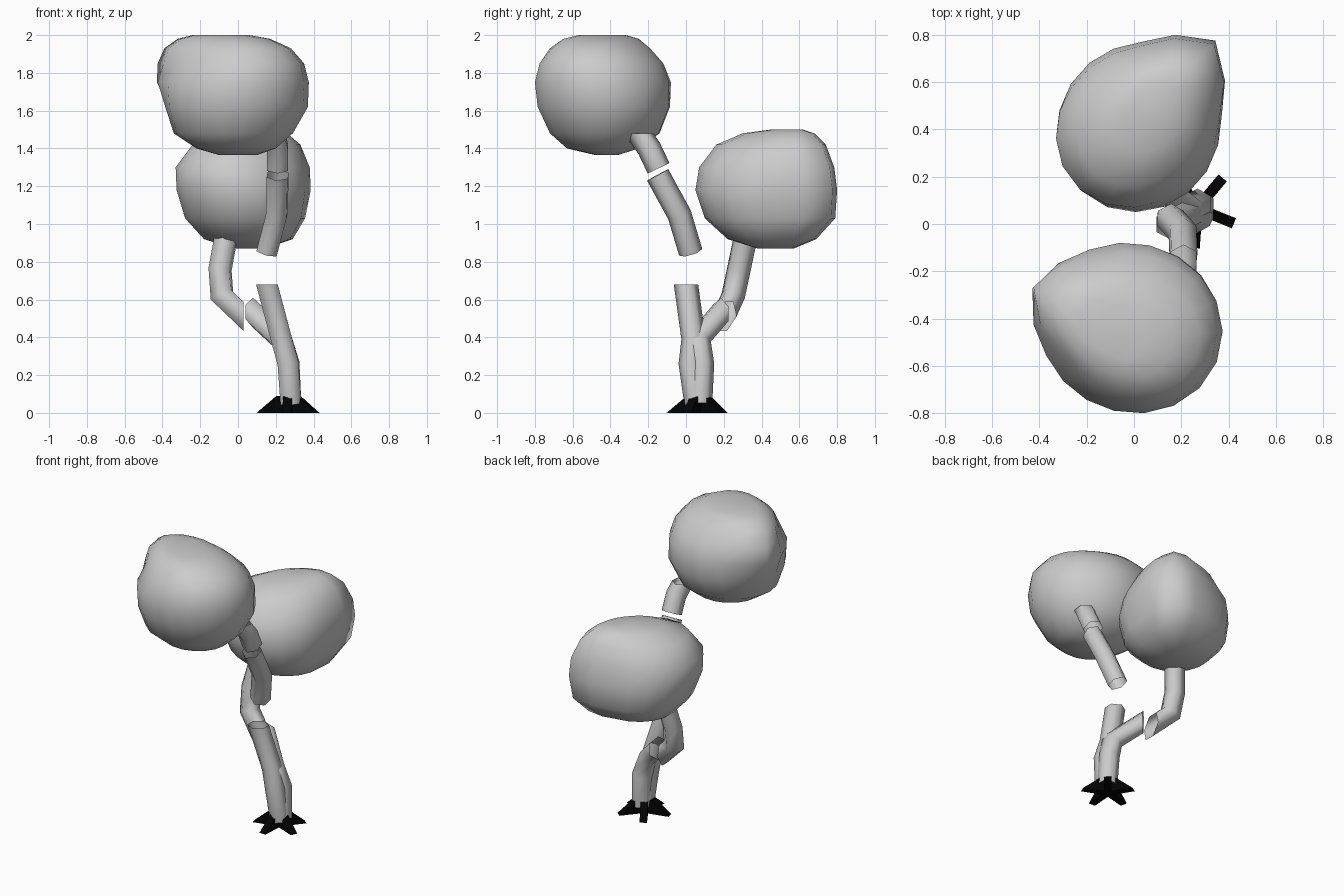
import bpy, bmesh, math
from mathutils import Vector

cube = bpy.data.objects.get("Cube")
if cube:
    bpy.data.objects.remove(cube, do_unlink=True)


def make_material(name, color):
    mat = bpy.data.materials.new(name)
    mat.use_nodes = True
    mat.diffuse_color = color
    mat.node_tree.nodes["Principled BSDF"].inputs["Base Color"].default_value = color
    return mat


grey = make_material("plain grey", (0.6, 0.6, 0.6, 1))
black = make_material("root black", (0.001, 0.001, 0.001, 1))


def finish(bm, name, mat, smooth_angle=None):
    """Turn a bmesh into a named object with one material."""
    bmesh.ops.recalc_face_normals(bm, faces=bm.faces)
    mesh = bpy.data.meshes.new(name)
    bm.to_mesh(mesh)
    bm.free()
    mesh.materials.append(mat)
    obj = bpy.data.objects.new(name, mesh)
    bpy.context.collection.objects.link(obj)
    if smooth_angle:
        bpy.ops.object.select_all(action="DESELECT")
        obj.select_set(True)
        bpy.context.view_layer.objects.active = obj
        bpy.ops.object.shade_smooth_by_angle(angle=math.radians(smooth_angle))
    return obj


def loft(bm, rings, capped=True):
    """Bridge successive vertex rings, optionally closing both ends."""
    loops = [[bm.verts.new(p) for p in ring] for ring in rings]
    count = len(loops[0])
    for low, high in zip(loops, loops[1:]):
        for i in range(count):
            j = (i + 1) % count
            bm.faces.new((low[i], low[j], high[j], high[i]))
    if capped:
        bm.faces.new(loops[0][::-1])
        bm.faces.new(loops[-1])


def branch(name, points, start_cut=None, end_cut=None, radius=0.064, sides=6):
    """Open six-sided tube, mitred along a path, with optional slanted end planes."""
    pts = [Vector(p) for p in points]
    dirs = [(b - a).normalized() for a, b in zip(pts, pts[1:])]
    cuts = [Vector(start_cut or dirs[0])]
    cuts += [a + b for a, b in zip(dirs, dirs[1:])]
    cuts.append(Vector(end_cut or dirs[-1]))

    side = dirs[0].cross(Vector((0, 1, 0))).normalized()
    up = dirs[0].cross(side)
    angles = [math.tau * (i + 0.5) / sides for i in range(sides)]
    ring = [pts[0] + radius * (side * math.cos(a) + up * math.sin(a)) for a in angles]
    rings = []
    for p, n, d in zip(pts, cuts, dirs[:1] + dirs):
        ring = [v + d * ((p - v).dot(n) / d.dot(n)) for v in ring]
        rings.append(ring)
    bm = bmesh.new()
    loft(bm, rings, capped=False)
    return finish(bm, name, grey, 80)


def crown(name, levels, corner, sharpness, start, sides=18):
    """Rounded lump with a corner that grows from the start level up.
    Each level is (z, x min, x max, y min, y max)."""
    rings = []
    for k, (z, x0, x1, y0, y1) in enumerate(levels):
        push = sharpness * max(0, min(1, (k - start) / 2))
        stretch = 0.6 * (k / (len(levels) - 1)) ** 3
        plan = []
        for i in range(sides):
            gap = math.remainder(math.tau * i / sides, math.tau)
            a = corner + gap
            r = 1 + push * math.exp(-(gap / 0.4) ** 2) + stretch * math.cos(gap) ** 2
            plan.append((r * math.cos(a), r * math.sin(a)))
        xs, ys = zip(*plan)
        fit = lambda v, vs, lo, hi: lo + (hi - lo) * (v - min(vs)) / (max(vs) - min(vs))
        rings.append([(fit(x, xs, x0, x1), fit(y, ys, y0, y1), z) for x, y in plan])
    bm = bmesh.new()
    loft(bm, rings)
    return finish(bm, name, grey, 80)


# Foliage crowns
crown("upper_crown", [
    (1.365, -.10, .10, -.48, -.36), (1.40, -.22, .20, -.63, -.25),
    (1.48, -.34, .29, -.72, -.14), (1.62, -.385, .37, -.785, -.085),
    (1.75, -.43, .375, -.80, -.08), (1.85, -.425, .35, -.775, -.12),
    (1.93, -.39, .28, -.72, -.19), (1.98, -.32, .17, -.65, -.25),
    (2.0, -.24, .06, -.57, -.32)], math.radians(158), 0.36, start=3)
crown("lower_crown", [
    (.87, -.02, .14, .38, .57), (.92, -.18, .29, .22, .69),
    (1.03, -.28, .355, .10, .79), (1.18, -.325, .385, .05, .80),
    (1.30, -.33, .38, .07, .785), (1.42, -.24, .33, .16, .74),
    (1.48, -.10, .26, .30, .68), (1.5, 0, .2, .45, .62)], math.radians(48), 0.38, start=-1)

# Front stem, broken into three pieces
branch("front_stem_base", [(.28, .055, .05), (.265, .025, .26), (.23, .04, .39), (.153, 0, .68)],
       end_cut=(0, 0, 1))
branch("front_stem_middle", [(.153, .025, .85), (.205, -.035, 1.05), (.21, -.15, 1.26)])
branch("front_stem_top", [(.21, -.145, 1.295), (.21, -.195, 1.4), (.19, -.25, 1.48)],
       end_cut=(0, 0, 1))

# Back stem, broken into two pieces with slanted cuts
branch("back_stem_base", [(.28, .075, .05), (.27, .085, .26), (.23, .065, .39), (.08, .185, .53)],
       end_cut=(-1, 1, 0))
branch("back_stem_top", [(.03, .2, .51), (-.085, .25, .62), (-.095, .28, .76), (-.06, .32, .95)],
       start_cut=(-1, 0, 0))

# Five wedge roots around the trunk foot
bm = bmesh.new()
for i in range(5):
    a = math.radians(50) + math.tau * i / 5
    out = Vector((math.cos(a), math.sin(a), 0))
    side = Vector((-out.y, out.x, 0)) * 0.023
    foot = Vector((.267, .066, 0))
    profile = [foot, foot + out * .168, foot + out * .06 + Vector((0, 0, .09)),
               foot + Vector((0, 0, .09))]
    loft(bm, [[p - side for p in profile], [p + side for p in profile]])
finish(bm, "roots", black)
